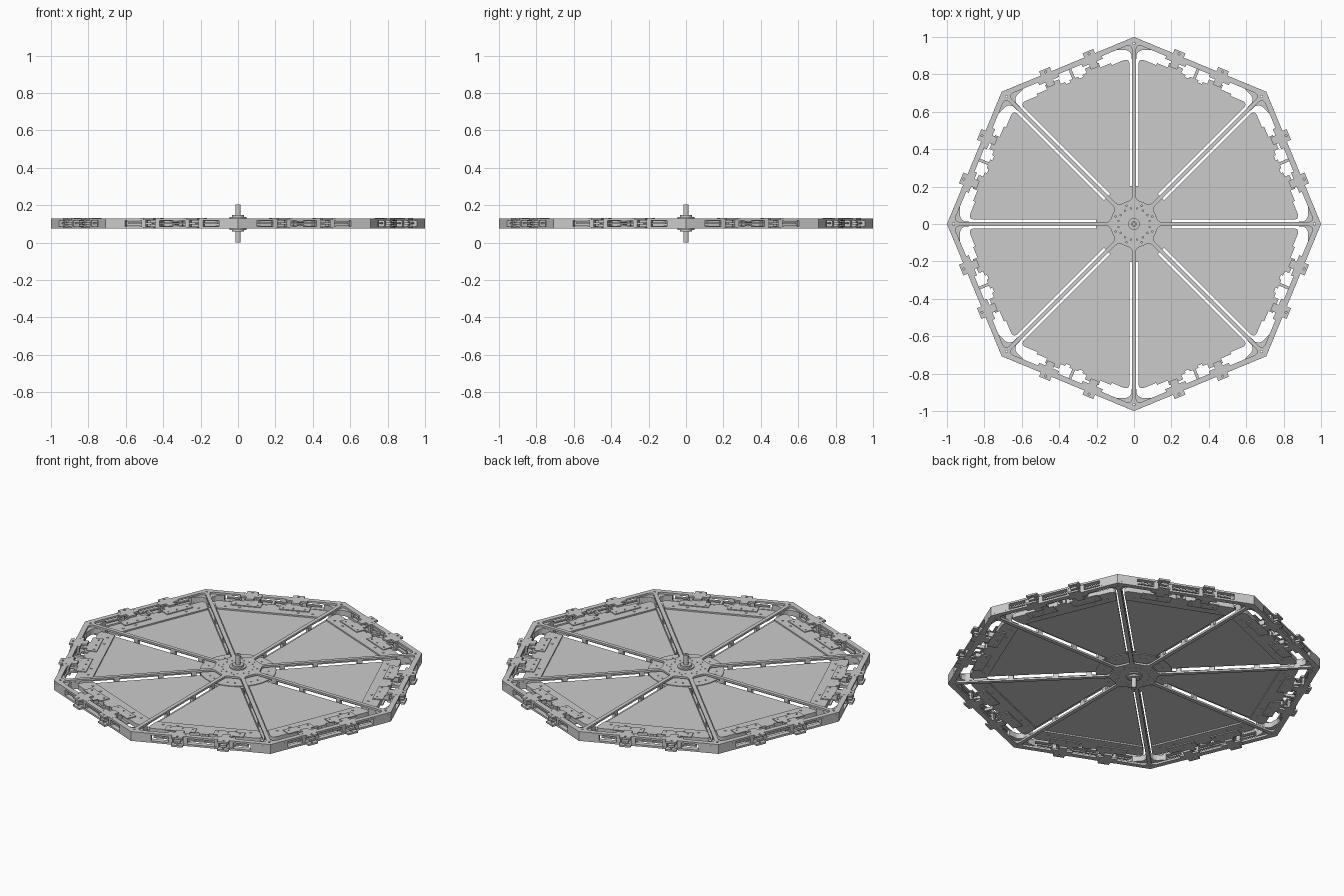
import bpy, bmesh
from math import pi, sin, cos, tan, radians
from mathutils import Vector

if "Cube" in bpy.data.objects:
    bpy.data.objects.remove(bpy.data.objects["Cube"])

MID = 0.1025                      # mid height of the wheel
BOT, TOP = 0.075, 0.13            # frame faces
A = radians(22.5)


def circle(r, x=0, y=0, n=12):
    return [(x + r * cos(2 * pi * i / n), y + r * sin(2 * pi * i / n)) for i in range(n)]


def rect(x0, x1, y0, y1):
    return [(x0, y0), (x1, y0), (x1, y1), (x0, y1)]


def rounded(pts, radii, n=5):
    """Round the corners of a polygon with quadratic arcs."""
    out = []
    for i, p in enumerate(pts):
        p, a, b = Vector(p), Vector(pts[i - 1]), Vector(pts[(i + 1) % len(pts)])
        s, e = p + (a - p).normalized() * radii[i], p + (b - p).normalized() * radii[i]
        for k in range(n + 1):
            u = k / n
            out.append(tuple(s * (1 - u) ** 2 + p * 2 * u * (1 - u) + e * u * u))
    return out


def spin(loop, ang):
    return [(x * cos(ang) - y * sin(ang), x * sin(ang) + y * cos(ang)) for x, y in loop]


def sector(r0, r1, gap, c0, c1):
    """Wedge between two spokes, pointing along +x, with rounded corners."""
    t0, t1 = (r * tan(A) - gap / cos(A) for r in (r0, r1))
    return rounded([(r0, -t0), (r1, -t1), (r1, t1), (r0, t0)], [c0, c1, c1, c0])


def plate(name, loops, z0, z1, angles=(0,)):
    """Extrude flat outlines (inner loops become holes); repeat around z."""
    cu = bpy.data.curves.new(name, 'CURVE')
    cu.dimensions, cu.fill_mode, cu.extrude = '2D', 'BOTH', (z1 - z0) / 2
    for loop in loops:
        s = cu.splines.new('POLY')
        s.points.add(len(loop) - 1)
        for pt, (x, y) in zip(s.points, loop):
            pt.co = (x, y, 0, 1)
        s.use_cyclic_u, s.use_smooth = True, False
    tmp = bpy.data.objects.new(name, cu)
    bpy.context.collection.objects.link(tmp)
    dg = bpy.context.evaluated_depsgraph_get()
    me = bpy.data.meshes.new_from_object(tmp.evaluated_get(dg))
    bpy.data.objects.remove(tmp)
    bm = bmesh.new()
    bm.from_mesh(me)
    bmesh.ops.remove_doubles(bm, verts=bm.verts, dist=1e-5)
    bmesh.ops.recalc_face_normals(bm, faces=bm.faces)
    for f in bm.faces:
        f.smooth = False
    bm.to_mesh(me)
    bm.free()
    me.name = name
    for i, a in enumerate(angles):
        ob = bpy.data.objects.new(f"{name}_{i + 1}" if len(angles) > 1 else name, me)
        ob.location.z, ob.rotation_euler.z = (z0 + z1) / 2, a
        bpy.context.collection.objects.link(ob)


def pair(name, loops, h0, h1, angles=(0,)):
    """Same plate above and below the mid plane."""
    plate("upper_" + name, loops, MID + h0, MID + h1, angles)
    plate("lower_" + name, loops, MID - h1, MID - h0, angles)


VERT = [k * pi / 4 for k in range(8)]       # spoke directions
SIDE = [a + A for a in VERT]                # panel directions

# Octagonal frame plates: rim, spokes and hub disc in one sheet
openings = [spin(sector(0.125, 0.895, 0.011, 0.015, 0.035), a) for a in SIDE]
hub_holes = [circle(0.004, r * cos(a + d), r * sin(a + d), 8)
             for a in SIDE for r, d in ((0.105, 0), (0.085, 0.2), (0.085, -0.2))]
frame = [circle(1, n=8)] + openings + hub_holes
frame += [circle(0.006, 0.965 * cos(a), 0.965 * sin(a), 8) for a in VERT]
pair("frame", frame, 0.0165, 0.0275)

# Solid corner blocks joining the two frame plates
half = [(0.86, 0.011), (0.905, 0.013), (0.922, 0.025), (0.930, 0.042), (0.929, 0.090), (0.958, 0.102)]
corner = half + [(1, 0)] + [(x, -y) for x, y in reversed(half)]
plate("corner_block", [corner, circle(0.006, 0.965, 0, 8)], BOT + 0.011, TOP - 0.011, VERT)

# Spacers and pins between spoke rails
for i, r in enumerate((0.24, 0.42, 0.66)):
    plate(f"spoke_spacer_{i + 1}", [rect(r - 0.014, r + 0.014, -0.009, 0.009)],
          BOT + 0.011, TOP - 0.011, VERT)

# Sector panels with thicker outer bands
plate("panel", [sector(0.13, 0.83, 0.023, 0.008, 0.04)], MID - 0.005, MID + 0.005, SIDE)
t0, t1 = (r * tan(A) - 0.023 / cos(A) for r in (0.737, 0.83))
band = rounded([(0.737, -t0), (0.83, -t1), (0.83, t1), (0.737, t0)], [0.001, 0.04, 0.04, 0.001])
pair("panel_band", [band], 0.005, 0.013, SIDE)

# Mounting brackets on the panel edge, with bolt heads
for s, side in ((-1, "left"), (1, "right")):
    def y(lo, hi):
        return sorted((s * lo, s * hi))
    tab = [(0.785, s * 0.05), (0.842, s * 0.05), (0.842, s * 0.075), (0.868, s * 0.075),
           (0.868, s * 0.155), (0.842, s * 0.155), (0.842, s * 0.215), (0.785, s * 0.215)]
    bolts = [circle(0.005, 0.805, s * t, 8) for t in (0.07, 0.125, 0.19)]
    bolts.append(circle(0.005, 0.852, s * 0.115, 8))
    pair(side + "_panel_bracket", [tab] + bolts, 0.013, 0.018, SIDE)
    plate(side + "_bracket_core", [rect(0.825, 0.862, *y(0.085, 0.15))], MID - 0.013, MID + 0.013, SIDE)

    # Rim clamps: cross shaped plates gripping the frame edge
    prof = [(0.850, 0.022), (0.880, 0.022), (0.880, 0.058), (0.924, 0.058), (0.924, 0.031), (0.948, 0.031)]
    cross = [(r, s * 0.126 + t) for r, t in prof] + [(r, s * 0.126 - t) for r, t in reversed(prof)]
    hole = [circle(0.005, 0.905, s * 0.126 + d, 8) for d in (-0.04, 0.04)]
    hole.append(circle(0.006, 0.932, s * 0.126, 8))
    pair(side + "_rim_clamp", [cross] + hole, 0.018, 0.0282, SIDE)
    for d in (-0.04, 0.04):
        plate(f"{side}_clamp_post_{'a' if d < 0 else 'b'}",
              [rect(0.888, 0.921, s * 0.126 + d - 0.012, s * 0.126 + d + 0.012)],
              MID - 0.018, MID + 0.018, SIDE)
    plate(side + "_clamp_tongue", [rect(0.855, 0.944, *y(0.108, 0.144))], MID - 0.006, MID + 0.006, SIDE)

    # Bolt heads inside the bands
    for j, t in enumerate((0.16, 0.24)):
        pair(f"{side}_band_bolt_{j + 1}", [circle(0.007, 0.768, s * t, 8)], 0.013, 0.016, SIDE)

# Tension bolt and link rail in the middle of every side
plate("tension_bolt", [rect(0.842, 0.900, -0.008, 0.008)], MID - 0.008, MID + 0.008, SIDE)
plate("tension_nut", [rect(0.828, 0.842, -0.025, 0.025)], MID - 0.013, MID + 0.013, SIDE)
plate("link_rail", [rect(0.898, 0.912, -0.26, 0.26)], MID - 0.004, MID + 0.004, SIDE)

# Hub: clamp discs on the panels, core, collar and axle
ring_holes = [circle(0.005, 0.165 * cos(a + d), 0.165 * sin(a + d), 8) for a in SIDE for d in (-0.12, 0.12)]
pair("hub_ring", [circle(0.205, n=48), circle(0.06, n=32)] + ring_holes, 0.005, 0.009)
plate("hub_core", [circle(0.06, n=32), circle(0.014, n=24)], BOT + 0.011, TOP - 0.011)
pair("hub_flange", [circle(0.045, n=32), circle(0.014, n=24)], 0.0275, 0.034)
pair("hub_collar", [circle(0.031, n=32), circle(0.014, n=24)], 0.034, 0.044)
plate("axle", [circle(0.0145, n=24), circle(0.006, n=16)], 0, 0.205)
